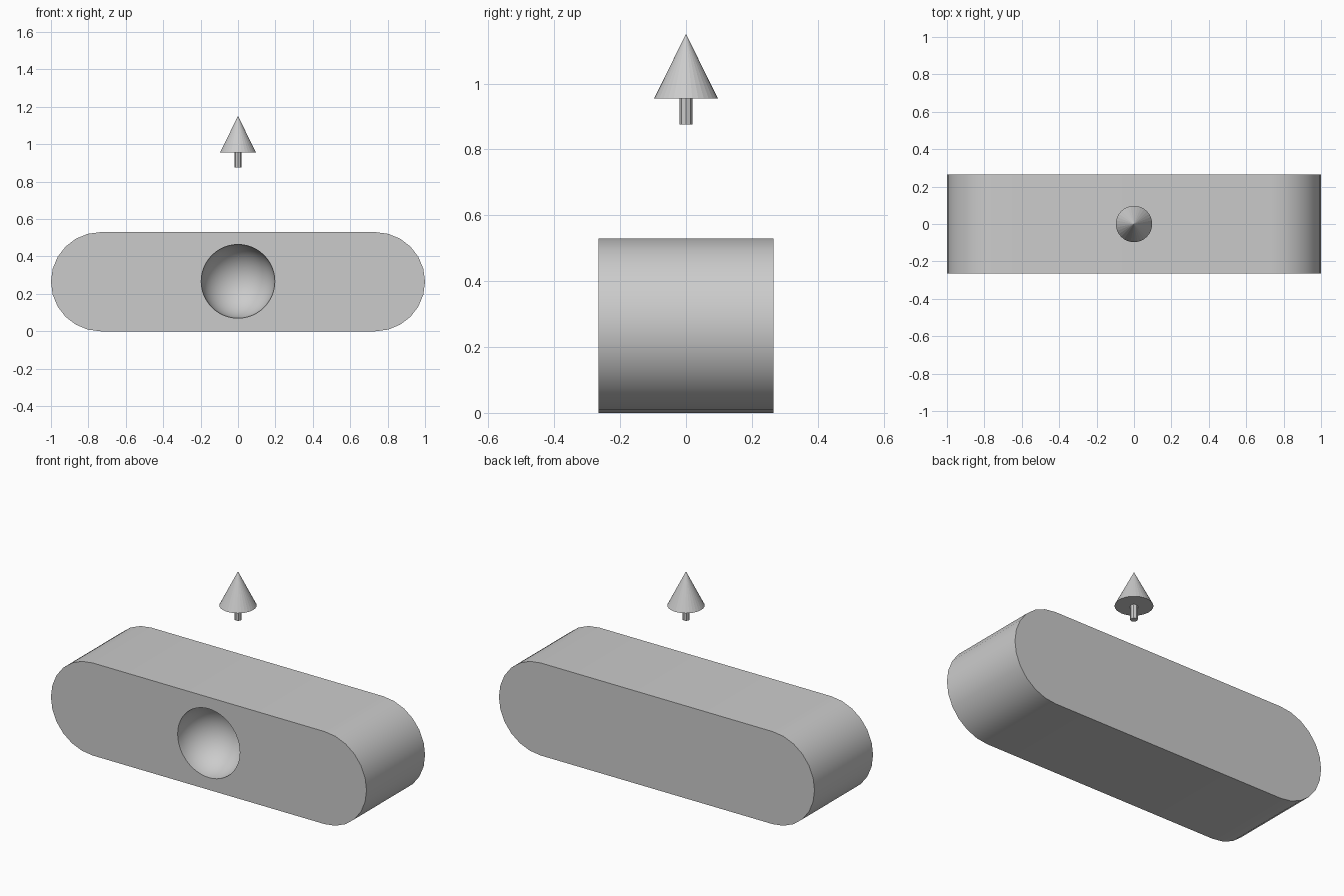
import bpy
import bmesh
from math import sin, cos, pi, radians

if "Cube" in bpy.data.objects:
    bpy.data.objects.remove(bpy.data.objects["Cube"])

R = 0.265          # end radius, half height and half depth of the body
SEG = 12           # facets per rounded end


def activate(obj):
    bpy.ops.object.select_all(action='DESELECT')
    obj.select_set(True)
    bpy.context.view_layer.objects.active = obj


# Body: stadium profile in the XZ plane, extruded along Y
profile = []
for cx, start in ((1 - R, -pi / 2), (R - 1, pi / 2)):
    for i in range(SEG + 1):
        a = start + pi * i / SEG
        profile.append((cx + R * cos(a), -R, R + R * sin(a)))
bm = bmesh.new()
face = bm.faces.new([bm.verts.new(p) for p in profile])
ext = bmesh.ops.extrude_face_region(bm, geom=[face])
bmesh.ops.translate(bm, vec=(0, 2 * R, 0),
                    verts=[g for g in ext['geom'] if isinstance(g, bmesh.types.BMVert)])
bmesh.ops.recalc_face_normals(bm, faces=bm.faces)
mesh = bpy.data.meshes.new("body")
bm.to_mesh(mesh)
bm.free()
body = bpy.data.objects.new("body", mesh)
bpy.context.collection.objects.link(body)

# Hemispherical hollow in the front face
bpy.ops.mesh.primitive_uv_sphere_add(segments=48, ring_count=24, radius=0.197,
                                     location=(0, -R, R + 0.002))
cutter = bpy.context.object
cutter.name = "hollow_cutter"
cutter.hide_render = True
activate(body)
cut = body.modifiers.new("hollow", 'BOOLEAN')
cut.operation = 'DIFFERENCE'
cut.solver = 'EXACT'
cut.object = cutter
bpy.ops.object.modifier_apply(modifier=cut.name)
bpy.data.objects.remove(cutter)
activate(body)
bpy.ops.object.shade_smooth_by_angle(angle=radians(30))

# Floating arrow: faceted cone head on a short thin stem
bpy.ops.mesh.primitive_cone_add(vertices=32, radius1=0.097, radius2=0,
                                depth=0.195, location=(0, 0, 1.0525))
bpy.context.object.name = "arrow_head"
bpy.ops.mesh.primitive_cylinder_add(vertices=8, radius=0.019, depth=0.08,
                                    location=(0, 0, 0.915))
bpy.context.object.name = "arrow_stem"
